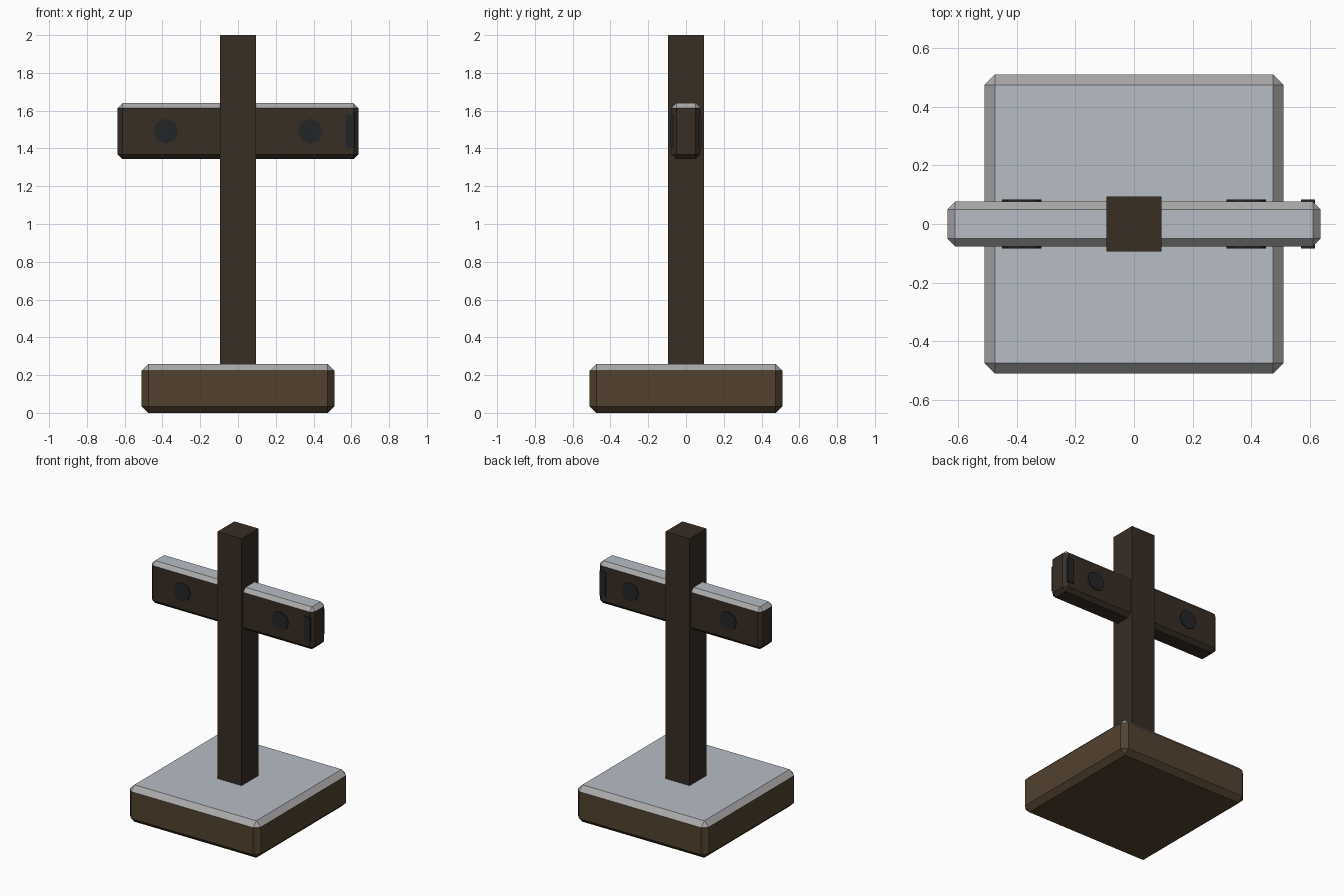
import bpy, bmesh, math
from mathutils import Matrix

if "Cube" in bpy.data.objects:
    bpy.data.objects.remove(bpy.data.objects["Cube"])


def material(name, rgb):
    def lin(c):
        c /= 255
        return c / 12.92 if c <= 0.04045 else ((c + 0.055) / 1.055) ** 2.4
    m = bpy.data.materials.new(name)
    m.diffuse_color = (*[lin(c) for c in rgb], 1)
    m.use_nodes = True
    m.node_tree.nodes["Principled BSDF"].inputs["Base Color"].default_value = m.diffuse_color
    return m


snow = material("snow", (183, 189, 197))
snow_edge = material("snow_edge", (170, 168, 168))
base_wood = material("base_wood", (82, 66, 47))
post_wood = material("post_wood", (56, 46, 36))
iron = material("dark_iron", (36, 37, 39))


def finish(name, bm, mats):
    bmesh.ops.recalc_face_normals(bm, faces=bm.faces[:])
    me = bpy.data.meshes.new(name)
    bm.to_mesh(me)
    bm.free()
    for m in mats:
        me.materials.append(m)
    ob = bpy.data.objects.new(name, me)
    bpy.context.collection.objects.link(ob)


def box(name, lo, hi, mats, bevel=0):
    bm = bmesh.new()
    bmesh.ops.create_cube(bm, size=1)
    for v in bm.verts:
        v.co = [(a + b) / 2 + c * (b - a) for a, b, c in zip(lo, hi, v.co)]
    if bevel:
        bmesh.ops.bevel(bm, geom=bm.edges[:], offset=bevel, segments=1,
                        profile=0.5, affect='EDGES')
        bm.normal_update()
        # upward faces carry snow, their chamfers a greyer rim
        for f in bm.faces:
            f.material_index = 1 if f.normal.z > 0.9 else 2 if f.normal.z > 0.3 else 0
    finish(name, bm, mats)


# chamfered base block and tall post
box("base", (-0.51, -0.51, 0), (0.51, 0.51, 0.26), [base_wood, snow, snow_edge], 0.035)
box("post", (-0.094, -0.094, 0.2), (0.094, 0.094, 2), [post_wood])

# crossbeam through the post
box("crossbeam", (-0.637, -0.076, 1.343), (0.637, 0.076, 1.641),
    [post_wood, snow, snow_edge], 0.026)

# iron band plates near the right end, and bolt heads on both faces
for side, label in ((-1, "front"), (1, "back")):
    y0, y1 = sorted((side * 0.07, side * 0.083))
    box("band_plate_" + label, (0.57, y0, 1.405), (0.618, y1, 1.58), [iron])
    for x, end in ((-0.383, "left"), (0.383, "right")):
        bm = bmesh.new()
        bmesh.ops.create_cone(
            bm, cap_ends=True, segments=8, radius1=0.067, radius2=0.067, depth=0.013,
            matrix=Matrix.Translation((x, side * 0.0765, 1.492))
            @ Matrix.Rotation(math.pi / 2, 4, 'X'))
        finish(f"bolt_{label}_{end}", bm, [iron])
